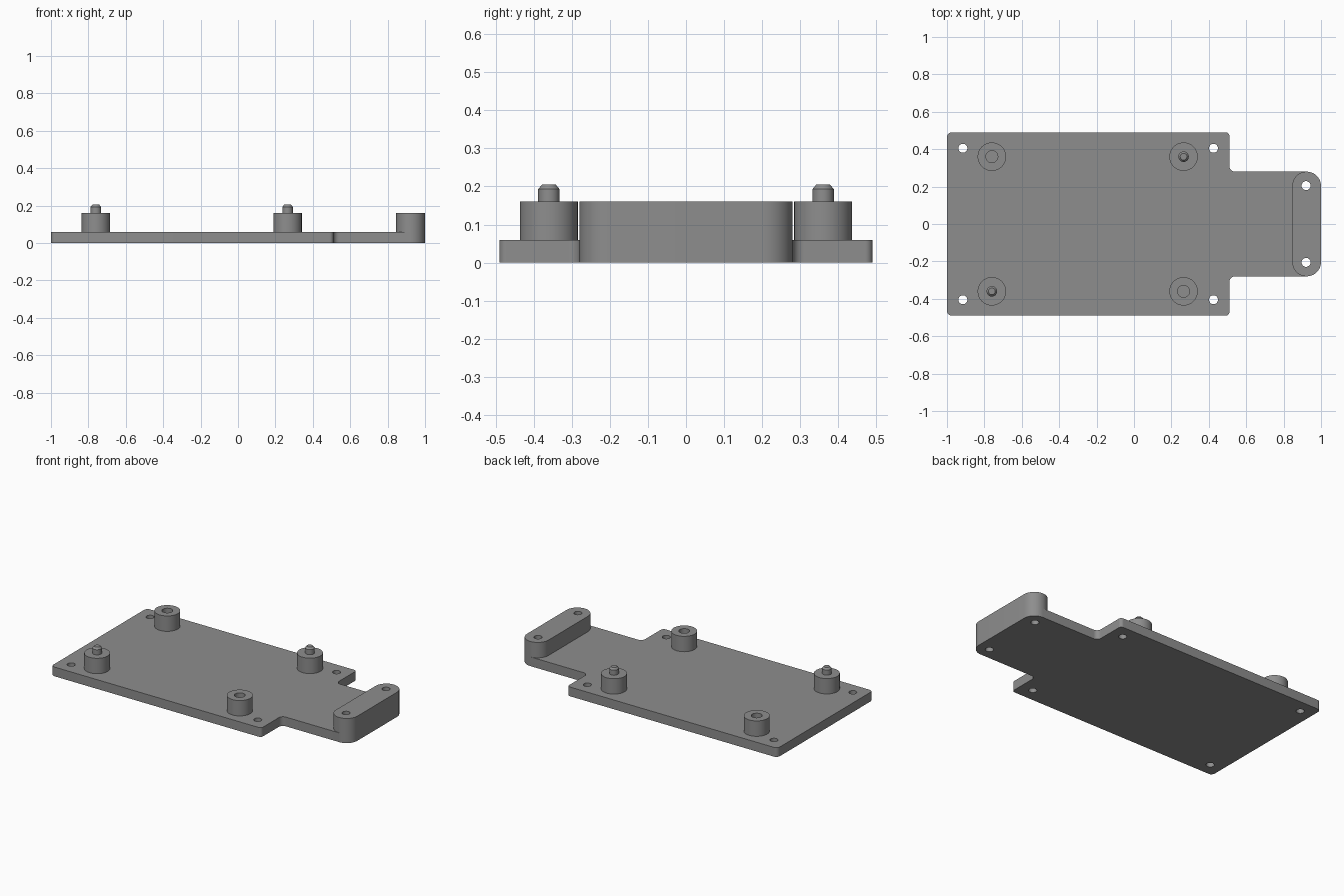
import bpy, bmesh, math
from mathutils import Vector

if "Cube" in bpy.data.objects:
    bpy.data.objects.remove(bpy.data.objects["Cube"])

grey = bpy.data.materials.new("plain grey")
grey.diffuse_color = (0.27, 0.27, 0.27, 1)
grey.use_nodes = True
grey.node_tree.nodes["Principled BSDF"].inputs["Base Color"].default_value = grey.diffuse_color

T, H = 0.06, 0.16          # plate thickness, post height


def rounded(corners, seg=10):
    """Outline from (x, y, radius) corners, each replaced by an arc."""
    pts, n = [], len(corners)
    for i, (x, y, r) in enumerate(corners):
        p = Vector((x, y))
        a = (Vector(corners[i - 1][:2]) - p).normalized()
        b = (Vector(corners[(i + 1) % n][:2]) - p).normalized()
        c = p + (a + b) * r
        for k in range(seg + 1):
            t = math.pi / 2 * k / seg
            pts.append(c - b * r * math.cos(t) - a * r * math.sin(t))
    return pts


def circle(x, y, r, n=32):
    return [Vector((x + r * math.cos(2 * math.pi * k / n),
                    y + r * math.sin(2 * math.pi * k / n))) for k in range(n)]


def solid(name, rings):
    """Closed solid through a stack of (outline, z) rings."""
    bm = bmesh.new()
    loops = [[bm.verts.new((p.x, p.y, z)) for p in pts] for pts, z in rings]
    bm.faces.new(loops[0][::-1])
    bm.faces.new(loops[-1])
    n = len(loops[0])
    for lo, hi in zip(loops, loops[1:]):
        for i in range(n):
            j = (i + 1) % n
            bm.faces.new((lo[i], lo[j], hi[j], hi[i]))
    bmesh.ops.recalc_face_normals(bm, faces=bm.faces)
    me = bpy.data.meshes.new(name)
    bm.to_mesh(me)
    bm.free()
    me.materials.append(grey)
    ob = bpy.data.objects.new(name, me)
    bpy.context.collection.objects.link(ob)
    return ob


def combine(target, other, operation):
    m = target.modifiers.new("combine", 'BOOLEAN')
    m.operation, m.object, m.solver = operation, other, 'EXACT'
    bpy.context.view_layer.objects.active = target
    bpy.ops.object.modifier_apply(modifier=m.name)
    bpy.data.objects.remove(other)


# Base plate with a narrower tongue; its far end matches the raised bar
E = 0.077
half = [(0.51, 0.49, 0.02), (0.51, 0.28, 0.03), (1, 0.28, E)]
outline = [(-1, -0.49, 0.025)] + [(x, -y, r) for x, y, r in half] \
    + half[::-1] + [(-1, 0.49, 0.025)]
pts = rounded(outline)
plate = solid("base_plate", [(pts, 0), (pts, T)])

# Raised end bar with fully rounded ends
pts = rounded([(1 - 2 * E, -0.28, E), (1, -0.28, E), (1, 0.28, E), (1 - 2 * E, 0.28, E)])
pts = [p for i, p in enumerate(pts) if (p - pts[i - 1]).length > 1e-4]
combine(plate, solid("end_bar", [(pts, 0), (pts, H)]), 'UNION')

# Screw holes through plate and bar
for x, y in ((-0.915, 0.405), (0.425, 0.405), (0.92, 0.205)):
    for s in (-1, 1):
        c = circle(x, s * y, 0.024)
        combine(plate, solid("hole_cutter", [(c, -0.1), (c, 0.3)]), 'DIFFERENCE')
parts = [plate]

# Posts: one diagonal pair carries pins, the other has blind sockets
for x in (-0.76, 0.265):
    for y in (-0.36, 0.36):
        c = circle(x, y, 0.076, 48)
        post = solid("post", [(c, T), (c, H)])
        if x * y > 0:
            pin = circle(x, y, 0.028)
            parts.append(solid("locating_pin", [(pin, H), (pin, 0.193),
                                                (circle(x, y, 0.018), 0.205)]))
        else:
            hole = circle(x, y, 0.032)
            combine(post, solid("socket_cutter", [(hole, 0.1), (hole, 0.3)]), 'DIFFERENCE')
        parts.append(post)

# Smooth the round walls, keep hard edges
bpy.ops.object.select_all(action='DESELECT')
for ob in parts:
    ob.select_set(True)
bpy.context.view_layer.objects.active = plate
bpy.ops.object.shade_smooth_by_angle(angle=math.radians(30))
